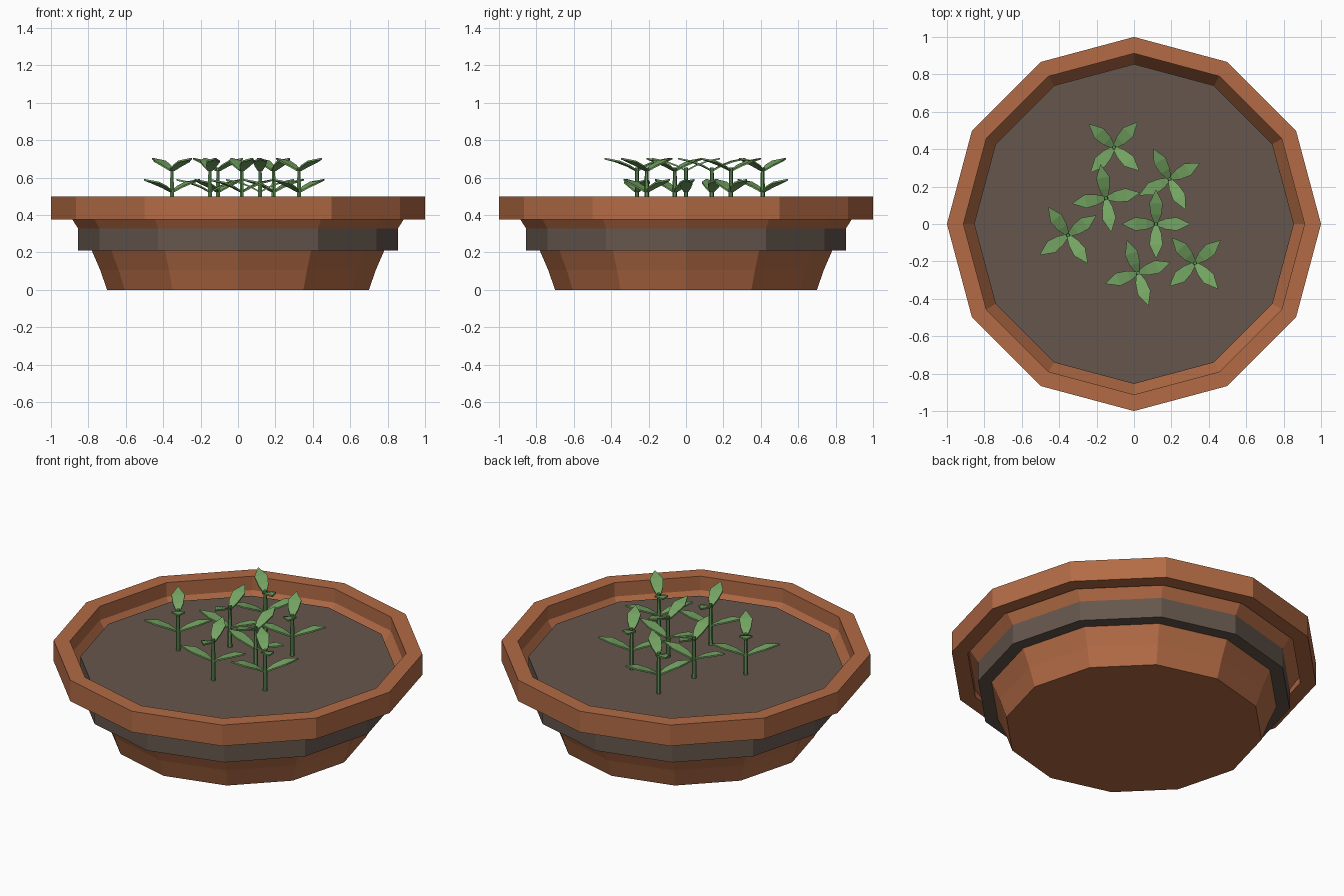
import bpy, bmesh, math
from mathutils import Matrix, Vector

if "Cube" in bpy.data.objects:
    bpy.data.objects.remove(bpy.data.objects["Cube"])


def material(name, r, g, b):
    lin = [((c / 255 + 0.055) / 1.055) ** 2.4 for c in (r, g, b)]
    m = bpy.data.materials.new(name)
    m.diffuse_color = (*lin, 1)
    m.use_nodes = True
    m.node_tree.nodes["Principled BSDF"].inputs["Base Color"].default_value = m.diffuse_color
    return m


TERRACOTTA = material("terracotta", 179, 107, 69)
SOIL = material("soil", 101, 86, 77)
LEAF = material("leaf green", 117, 165, 99)
STEM = material("stem green", 98, 146, 86)


def finish(name, bm, mat):
    bmesh.ops.recalc_face_normals(bm, faces=bm.faces)
    me = bpy.data.meshes.new(name)
    bm.to_mesh(me)
    bm.free()
    me.materials.append(mat)
    ob = bpy.data.objects.new(name, me)
    bpy.context.collection.objects.link(ob)
    return ob


def lathe(name, profile, mat, sides=12, closed=False):
    """Turned shape; points on the axis make a fan, closed joins last to first."""
    bm = bmesh.new()
    rings = []
    for r, z in profile:
        if r == 0:
            rings.append([bm.verts.new((0, 0, z))] * sides)
        else:
            rings.append([bm.verts.new((r * math.cos(2 * math.pi * i / sides),
                                        r * math.sin(2 * math.pi * i / sides), z))
                          for i in range(sides)])
    if closed:
        rings.append(rings[0])
    for a, b in zip(rings, rings[1:]):
        for i in range(sides):
            j = (i + 1) % sides
            bm.faces.new(list(dict.fromkeys((a[i], a[j], b[j], b[i]))))
    return finish(name, bm, mat)


# Thin bowl, thick rim ring, and the soil slab that shows outside the wall
lathe("bowl", [(0, 0.006), (0.70, 0), (0.737, 0.107), (0.782, 0.21),
               (0.853, 0.325), (0.885, 0.375), (0.914, 0.42)], TERRACOTTA)
lathe("rim", [(1, 0.375), (1, 0.5), (0.912, 0.5), (0.912, 0.375)],
      TERRACOTTA, closed=True)
lathe("soil", [(0, 0.21), (0.855, 0.21), (0.855, 0.41), (0, 0.41)], SOIL)

# Leaf section: distance from stem, half width, rise
LEAF_ROWS = [(0.008, 0.012, 0.0), (0.05, 0.028, 0.023),
             (0.11, 0.036, 0.046), (0.182, 0.002, 0.061)]


def add_leaf(bm, matrix, thick=0.009):
    rows = []
    for s, w, z in LEAF_ROWS:
        rows.append([bm.verts.new(matrix @ Vector(p)) for p in
                     ((s, -w, z), (s, w, z), (s, w, z + thick), (s, -w, z + thick))])
    for a, b in zip(rows, rows[1:]):
        for i in range(4):
            j = (i + 1) % 4
            bm.faces.new((a[i], a[j], b[j], b[i]))
    bm.faces.new(rows[0])
    bm.faces.new(rows[-1])


# Seedlings: x, y, turn in degrees
PLANTS = [(-0.107, 0.41, 47), (0.19, 0.24, 28), (-0.15, 0.138, 9),
          (0.118, 0, 0), (-0.353, -0.06, 35), (0.02, -0.262, 18),
          (0.326, -0.21, 42)]

for n, (x, y, turn) in enumerate(PLANTS, 1):
    # Stem
    bm = bmesh.new()
    bmesh.ops.create_cone(bm, cap_ends=True, segments=6, radius1=0.013,
                          radius2=0.010, depth=0.25,
                          matrix=Matrix.Translation((x, y, 0.53)))
    finish(f"stem_{n}", bm, STEM)
    # Lower pair, then a crossed upper pair
    bm = bmesh.new()
    for z, offset in ((0.523, 0), (0.636, 90)):
        for flip in (0, 180):
            add_leaf(bm, Matrix.Translation((x, y, z)) @
                     Matrix.Rotation(math.radians(turn + offset + flip), 4, 'Z'))
    finish(f"leaves_{n}", bm, LEAF)
